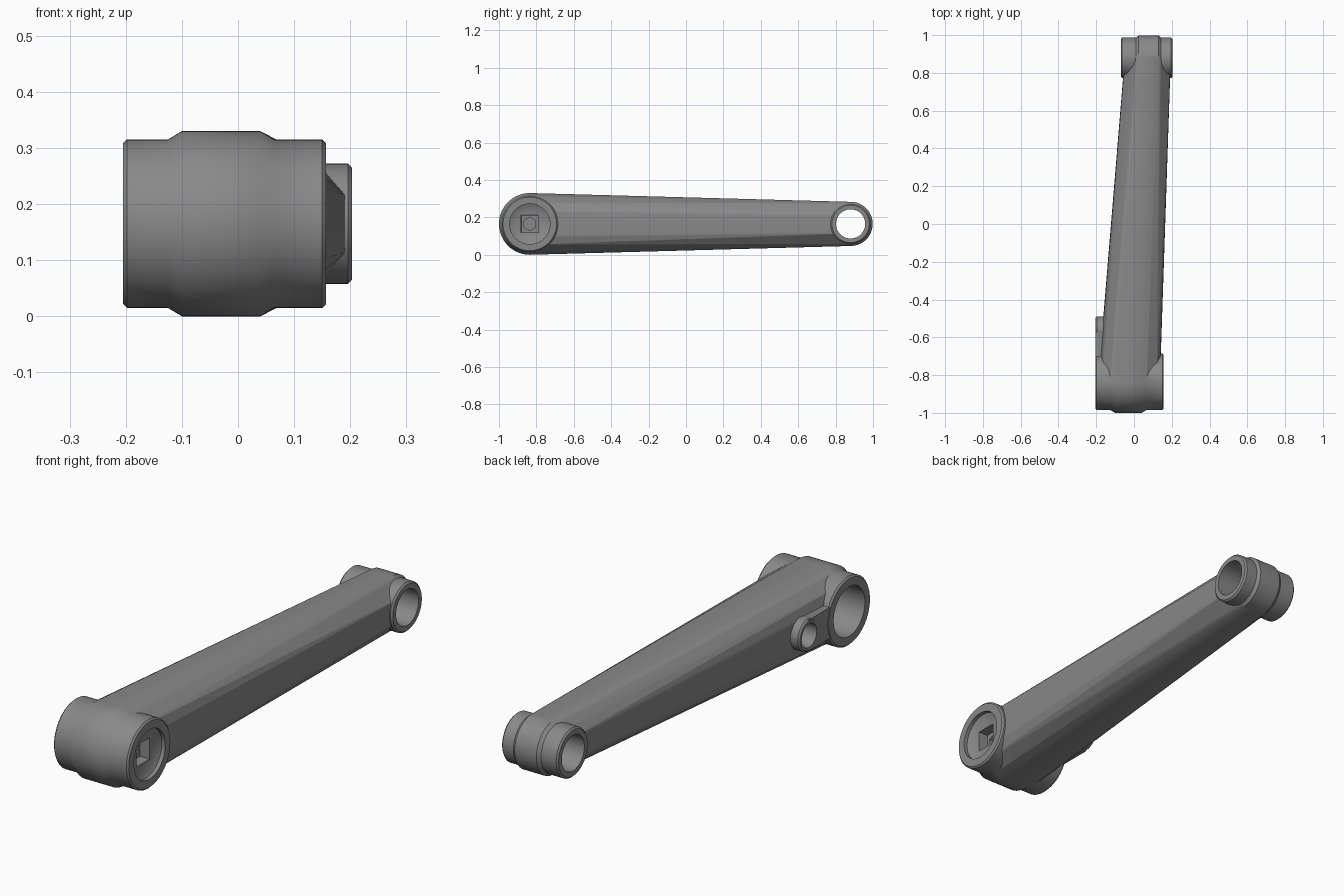
import bpy, bmesh, math
from mathutils import Matrix, Vector

cube = bpy.data.objects.get("Cube")
if cube:
    bpy.data.objects.remove(cube, do_unlink=True)

MID = 0.165            # height of every axis
AXLE, PEDAL, PIN = -0.835, 0.88, -0.56   # positions along the arm

metal = bpy.data.materials.new("grey metal")
metal.use_nodes = True
GREY = (0.25, 0.25, 0.25, 1)
metal.diffuse_color = GREY
metal.node_tree.nodes["Principled BSDF"].inputs["Base Color"].default_value = GREY


def finish(name, bm):
    bmesh.ops.recalc_face_normals(bm, faces=bm.faces)
    mesh = bpy.data.meshes.new(name)
    bm.to_mesh(mesh)
    bm.free()
    mesh.materials.append(metal)
    obj = bpy.data.objects.new(name, mesh)
    bpy.context.collection.objects.link(obj)
    return obj


def ring(bm, x, r, y, sides=64, turn=0.0):
    return [bm.verts.new((x, y + r * math.cos(turn + math.tau * i / sides),
                          MID + r * math.sin(turn + math.tau * i / sides)))
            for i in range(sides)]


def lathe(name, profile, y, sides=64, turn=0.0):
    """Closed solid turned around an axis parallel to x."""
    bm = bmesh.new()
    rings = [ring(bm, x, r, y, sides, turn) for x, r in profile]
    for a, b in zip(rings, rings[1:]):
        for i in range(sides):
            j = (i + 1) % sides
            bm.faces.new((a[i], a[j], b[j], b[i]))
    bm.faces.new(rings[0])
    bm.faces.new(rings[-1])
    return finish(name, bm)


def boss(name, x0, x1, r, y, c=0.007):
    return lathe(name, [(x0, r - c), (x0 + c, r), (x1 - c, r), (x1, r - c)], y)


def combine(body, tool, operation):
    mod = body.modifiers.new(operation, 'BOOLEAN')
    mod.operation = operation
    mod.solver = 'EXACT'
    mod.object = tool
    bpy.context.view_layer.objects.active = body
    bpy.ops.object.modifier_apply(modifier=mod.name)
    bpy.data.objects.remove(tool, do_unlink=True)


# Tapered arm: hull around two rounded ends
bm = bmesh.new()
axle_end = [(-0.185, 0.07), (-0.17, 0.112), (-0.125, 0.15), (-0.1, 0.165),
            (0.04, 0.165), (0.065, 0.15), (0.12, 0.112), (0.135, 0.07)]
pedal_end = [(-0.045, 0.05), (-0.015, 0.085), (0.01, 0.107), (0.025, 0.118),
             (0.13, 0.118), (0.143, 0.107), (0.162, 0.085), (0.193, 0.05)]
for profile, y in ((axle_end, AXLE), (pedal_end, PEDAL)):
    for x, r in profile:
        ring(bm, x, r, y)
hull = bmesh.ops.convex_hull(bm, input=bm.verts)
loose = [v for v in bm.verts if not v.link_faces]
bmesh.ops.delete(bm, geom=loose, context='VERTS')
arm = finish("crank_arm", bm)

# Bosses and the web joining the pin boss to the axle boss
web = bmesh.new()
bmesh.ops.create_cube(web, size=1, matrix=Matrix.Translation(
    Vector((-0.145, (AXLE + PIN) / 2, MID))) @ Matrix.Diagonal((0.116, PIN - AXLE, 0.136, 1)))
for part in (boss("axle_boss", -0.205, 0.157, 0.15, AXLE),
             boss("pedal_boss", -0.07, 0.203, 0.107, PEDAL),
             boss("pin_boss", -0.204, -0.08, 0.07, PIN),
             finish("pin_web", web)):
    combine(arm, part, 'UNION')

# Holes: pedal eye, axle bore, pin hole, outer recess, square and hex sockets
for part in (lathe("pedal_eye", [(-0.3, 0.078), (0.3, 0.078)], PEDAL),
             lathe("axle_bore", [(-0.3, 0.108), (0.0, 0.108)], AXLE),
             lathe("pin_hole", [(-0.3, 0.052), (-0.1, 0.052)], PIN, 32),
             lathe("recess", [(0.3, 0.108), (0.14, 0.108), (0.125, 0.08)], AXLE),
             lathe("square_socket", [(0.2, 0.068), (0.08, 0.064)], AXLE, 4, math.pi / 4),
             lathe("hex_socket", [(0.1, 0.036), (0.04, 0.036)], AXLE, 6, math.pi / 6)):
    combine(arm, part, 'DIFFERENCE')

bpy.ops.object.select_all(action='DESELECT')
arm.select_set(True)
bpy.context.view_layer.objects.active = arm
bpy.ops.object.shade_smooth_by_angle(angle=math.radians(35))
